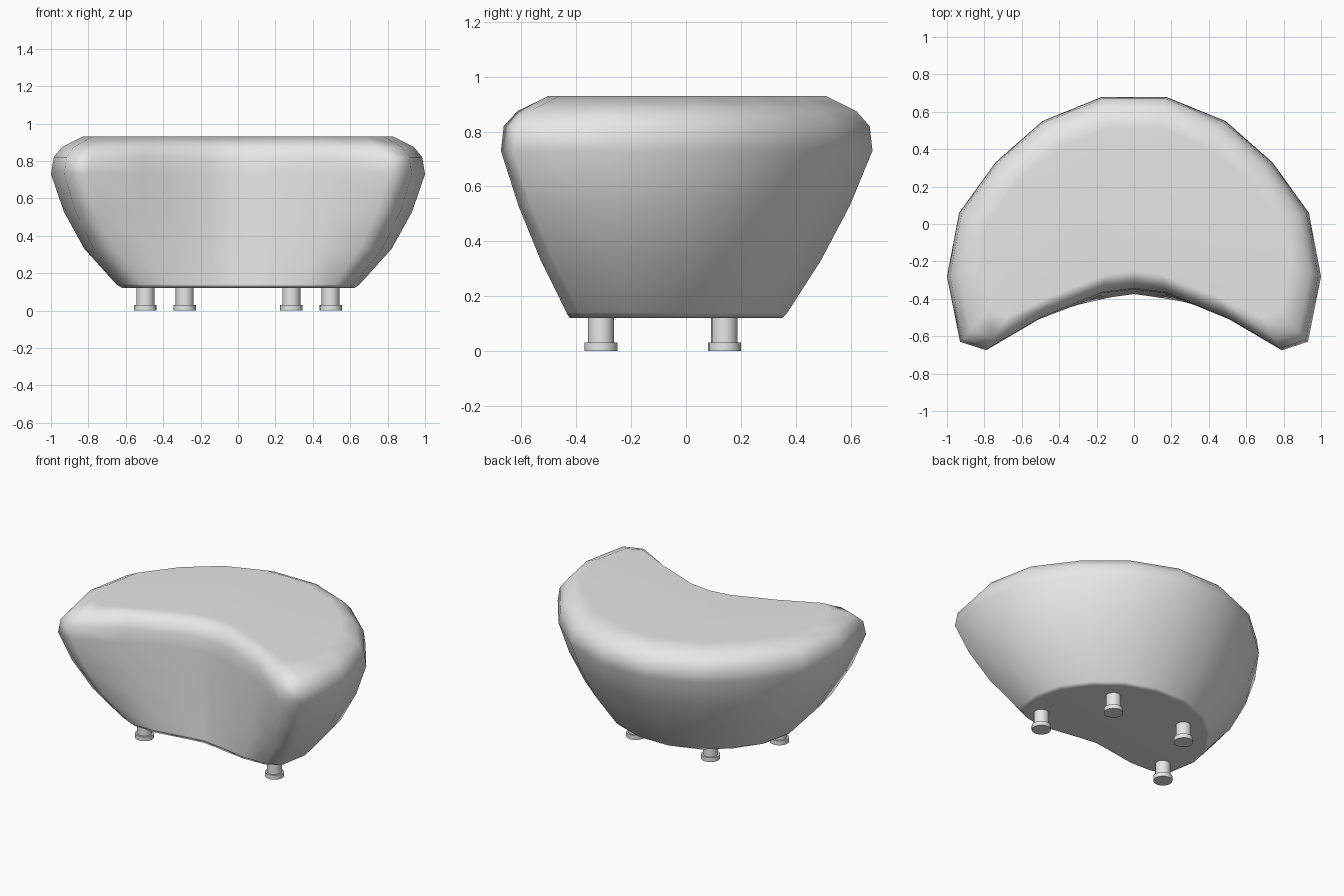
import bpy, bmesh

if "Cube" in bpy.data.objects:
    bpy.data.objects.remove(bpy.data.objects["Cube"])

def material(name, rgb):
    m = bpy.data.materials.new(name)
    m.diffuse_color = (*rgb, 1)
    m.use_nodes = True
    m.node_tree.nodes["Principled BSDF"].inputs["Base Color"].default_value = m.diffuse_color
    return m

grey = material("light grey", (0.8, 0.8, 0.8))

# Right half of three crescent outlines, from back centre round to front centre
BOTTOM = [(.11, .35), (.31, .28), (.46, .16), (.58, -.01), (.62, -.19),
          (.59, -.37), (.49, -.42), (.33, -.425), (.11, -.39), (0, -.375)]
WIDEST = [(.17, .68), (.49, .55), (.74, .33), (.935, .06), (1, -.28),
          (.93, -.63), (.79, -.675), (.51, -.51), (.17, -.37), (0, -.35)]
TOP = [(.14, .51), (.40, .41), (.61, .24), (.78, .02), (.83, -.23),
       (.78, -.46), (.68, -.50), (.44, -.385), (.15, -.27), (0, -.25)]

def blend(a, b, tx, ty):
    half = [(p[0] + (q[0] - p[0]) * tx, p[1] + (q[1] - p[1]) * ty)
            for p, q in zip(a, b)]
    return half + [(-x, y) for x, y in reversed(half[:-1])]

# Cushion: stacked crescent rings, flared upward and rounded at the rim
rings = [(.12, blend(BOTTOM, WIDEST, 0, 0)),
         (.14, blend(BOTTOM, WIDEST, .08, .06)),
         (.33, blend(BOTTOM, WIDEST, .53, .43)),
         (.53, blend(BOTTOM, WIDEST, .82, .75)),
         (.73, blend(BOTTOM, WIDEST, 1, 1)),
         (.82, blend(WIDEST, TOP, .09, .06)),
         (.875, blend(WIDEST, TOP, .35, .35)),
         (.93, blend(WIDEST, TOP, 1, 1))]
bm = bmesh.new()
loops = [[bm.verts.new((x, y, z)) for x, y in ring] for z, ring in rings]
n = len(loops[0])
for lo, hi in zip(loops, loops[1:]):
    for i in range(n):
        j = (i + 1) % n
        bm.faces.new((lo[i], lo[j], hi[j], hi[i]))
bm.faces.new(loops[0])
bm.faces.new(loops[-1])
bmesh.ops.recalc_face_normals(bm, faces=bm.faces)
for f in bm.faces:
    f.smooth = True
mesh = bpy.data.meshes.new("seat_cushion")
bm.to_mesh(mesh)
bm.free()
mesh.materials.append(grey)
seat = bpy.data.objects.new("seat_cushion", mesh)
bpy.context.collection.objects.link(seat)
seat.modifiers.new("even_shading", 'WEIGHTED_NORMAL')

# Feet: short stem on a wider pad
def cylinder(name, x, y, z0, z1, r):
    bpy.ops.mesh.primitive_cylinder_add(vertices=16, radius=r, depth=z1 - z0,
                                        location=(x, y, (z0 + z1) / 2))
    o = bpy.context.object
    o.name = name
    o.data.materials.append(grey)
    bpy.ops.object.shade_smooth_by_angle(angle=0.6)

for row, x, y in (("front", .495, -.31), ("back", .285, .14)):
    for side, s in (("left", -1), ("right", 1)):
        cylinder(f"{row}_{side}_foot_stem", s * x, y, .025, .14, .048)
        cylinder(f"{row}_{side}_foot_pad", s * x, y, 0, .03, .06)
